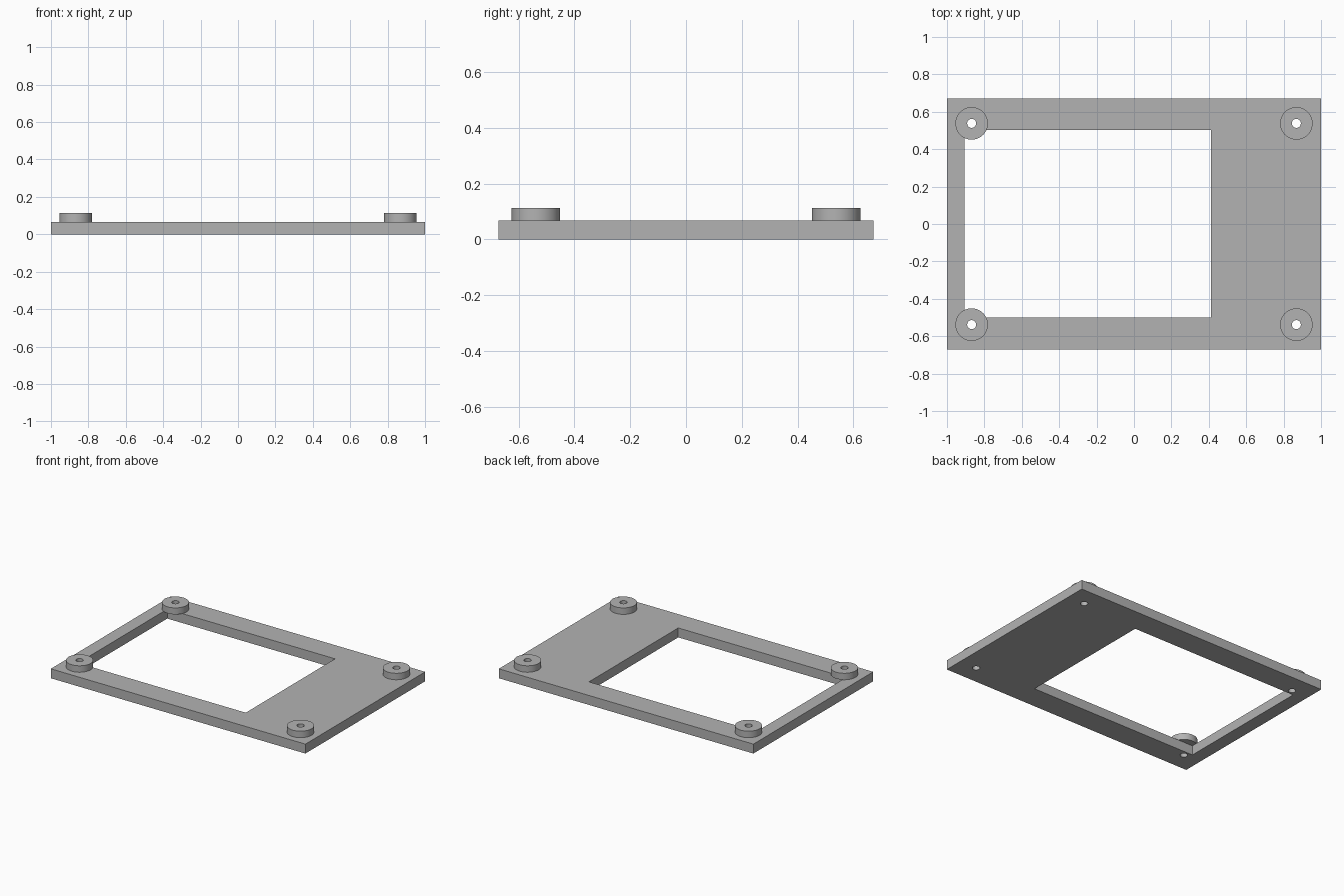
import bpy
import bmesh
from math import cos, sin, pi, radians

cube = bpy.data.objects.get("Cube")
if cube:
    bpy.data.objects.remove(cube, do_unlink=True)

# Single flat grey
GREY = (0.45, 0.45, 0.45, 1.0)
grey = bpy.data.materials.new("plain_grey")
grey.use_nodes = True
grey.diffuse_color = GREY
grey.node_tree.nodes["Principled BSDF"].inputs["Base Color"].default_value = GREY

PLATE_TOP, BOSS_TOP = 0.067, 0.113
BOSS_X, BOSS_Y = 0.868, 0.538
BOSS_RADIUS, BORE_RADIUS = 0.087, 0.024


def rectangle(x0, x1, y0, y1):
    return [(x0, y0), (x1, y0), (x1, y1), (x0, y1)]


def circle(cx, cy, radius, sides=48):
    return [(cx + radius * cos(2 * pi * i / sides),
             cy + radius * sin(2 * pi * i / sides)) for i in range(sides)]


def extruded(name, outlines, z0, z1):
    """Extrude a flat profile; outlines inside the first become holes."""
    curve = bpy.data.curves.new(name, "CURVE")
    curve.dimensions = "2D"
    curve.fill_mode = "BOTH"
    curve.extrude = (z1 - z0) / 2
    for outline in outlines:
        spline = curve.splines.new("POLY")
        spline.points.add(len(outline) - 1)
        for point, (x, y) in zip(spline.points, outline):
            point.co = (x, y, 0, 1)
        spline.use_cyclic_u = True
    obj = bpy.data.objects.new(name, curve)
    bpy.context.collection.objects.link(obj)
    bpy.ops.object.select_all(action="DESELECT")
    obj.select_set(True)
    bpy.context.view_layer.objects.active = obj
    bpy.ops.object.convert(target="MESH")
    obj = bpy.context.object
    obj.name = name

    # Weld the caps to the walls and seat the part at its height
    bm = bmesh.new()
    bm.from_mesh(obj.data)
    bmesh.ops.remove_doubles(bm, verts=bm.verts, dist=0.0001)
    bmesh.ops.translate(bm, verts=bm.verts, vec=(0, 0, (z0 + z1) / 2))
    bmesh.ops.dissolve_limit(bm, angle_limit=radians(1),
                             verts=bm.verts, edges=bm.edges)
    bmesh.ops.recalc_face_normals(bm, faces=bm.faces)
    bm.to_mesh(obj.data)
    bm.free()
    obj.data.materials.clear()
    obj.data.materials.append(grey)
    bpy.ops.object.shade_smooth_by_angle(angle=radians(30))
    return obj


corners = {
    "front_right": (-BOSS_X, -BOSS_Y),
    "front_left": (BOSS_X, -BOSS_Y),
    "back_right": (-BOSS_X, BOSS_Y),
    "back_left": (BOSS_X, BOSS_Y),
}

# Base plate with its off-centre window and four screw holes
outline = rectangle(-1, 1, -0.672, 0.672)
window = rectangle(-0.907, 0.411, -0.5, 0.502)
bores = [circle(x, y, BORE_RADIUS) for x, y in corners.values()]
extruded("base_plate", [outline, window] + bores, 0, PLATE_TOP)

# Raised ring around each screw hole
for corner, (x, y) in corners.items():
    extruded(corner + "_standoff",
             [circle(x, y, BOSS_RADIUS), circle(x, y, BORE_RADIUS)],
             PLATE_TOP, BOSS_TOP)
